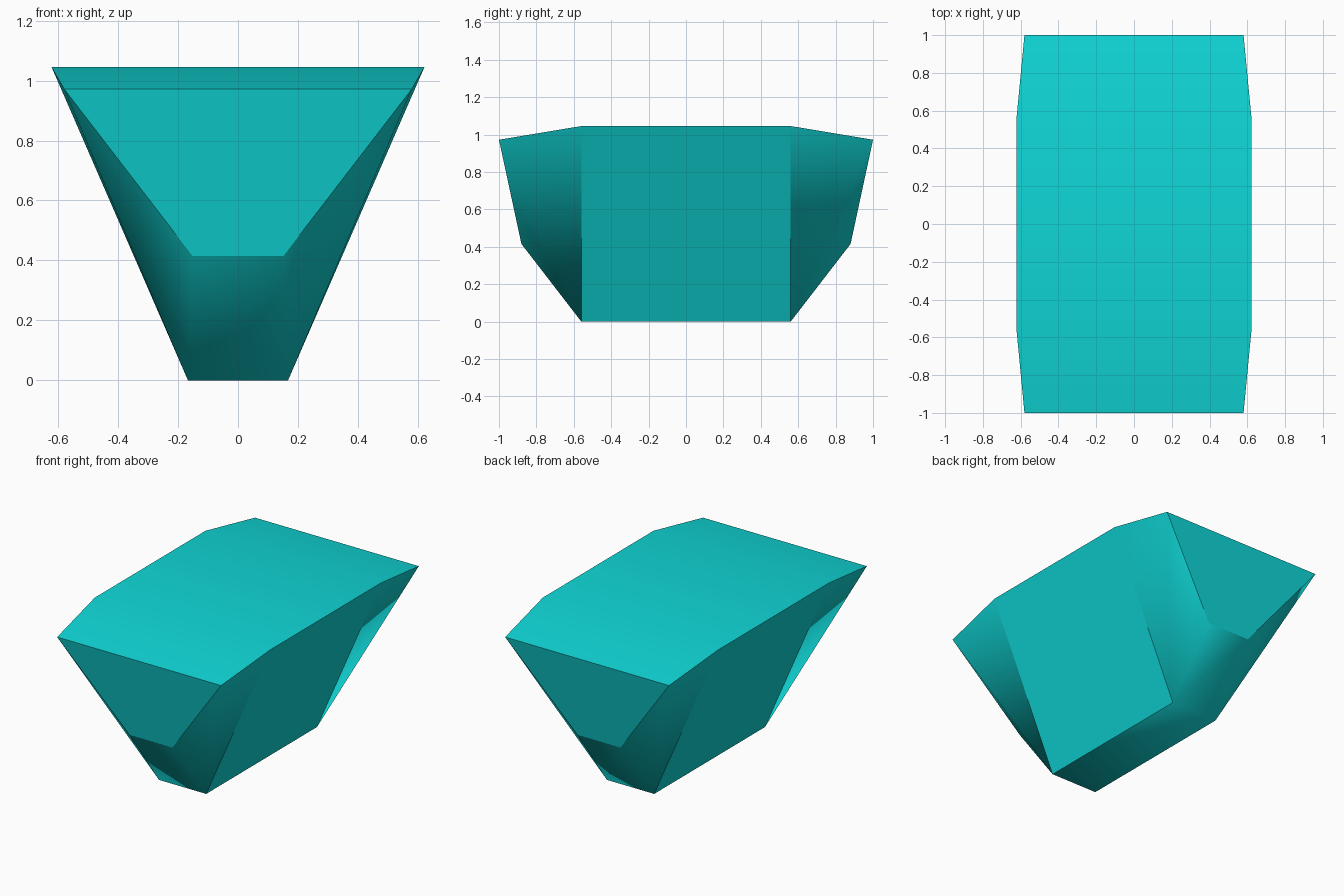
import bpy
import bmesh

default = bpy.data.objects.get("Cube")
if default:
    bpy.data.objects.remove(default, do_unlink=True)

# One flat turquoise for the whole body
turquoise = bpy.data.materials.new("turquoise")
turquoise.use_nodes = True
colour = (0.005, 0.68, 0.68, 1)
turquoise.diffuse_color = colour
turquoise.node_tree.nodes["Principled BSDF"].inputs["Base Color"].default_value = colour

# Corner profile: half width, distance from the middle, height
corners = [
    (0.167, 0.56, 0.0),     # keel
    (0.152, 0.88, 0.415),   # chin
    (0.58, 1.0, 0.972),     # end rim
    (0.622, 0.56, 1.045),   # side rim
]

# Mirror the corners both ways and wrap them in a convex shell
bm = bmesh.new()
for x, y, z in corners:
    for sx in (-1, 1):
        for sy in (-1, 1):
            bm.verts.new((sx * x, sy * y, z))
bmesh.ops.convex_hull(bm, input=bm.verts[:])
bmesh.ops.dissolve_limit(bm, angle_limit=0.01, verts=bm.verts[:], edges=bm.edges[:])
bmesh.ops.recalc_face_normals(bm, faces=bm.faces[:])

# Smooth shading within the top, the sides and the underside
for face in bm.faces:
    face.smooth = True


def is_end(face):
    return all(abs(v.co.y) > 0.8 for v in face.verts)


def is_middle_side(face):
    return abs(face.normal.x) > 0.8 and len({v.co.y > 0 for v in face.verts}) == 2


# Crisp edges around the end panels, the middle sides, the rim and the keel
for edge in bm.edges:
    faces = edge.link_faces
    edge.smooth = not (
        any(is_end(f) or is_middle_side(f) for f in faces)
        or edge.calc_face_angle() > 1.0
    )

mesh = bpy.data.meshes.new("tapered_body")
bm.to_mesh(mesh)
bm.free()
mesh.materials.append(turquoise)
body = bpy.data.objects.new("tapered_body", mesh)
bpy.context.collection.objects.link(body)
